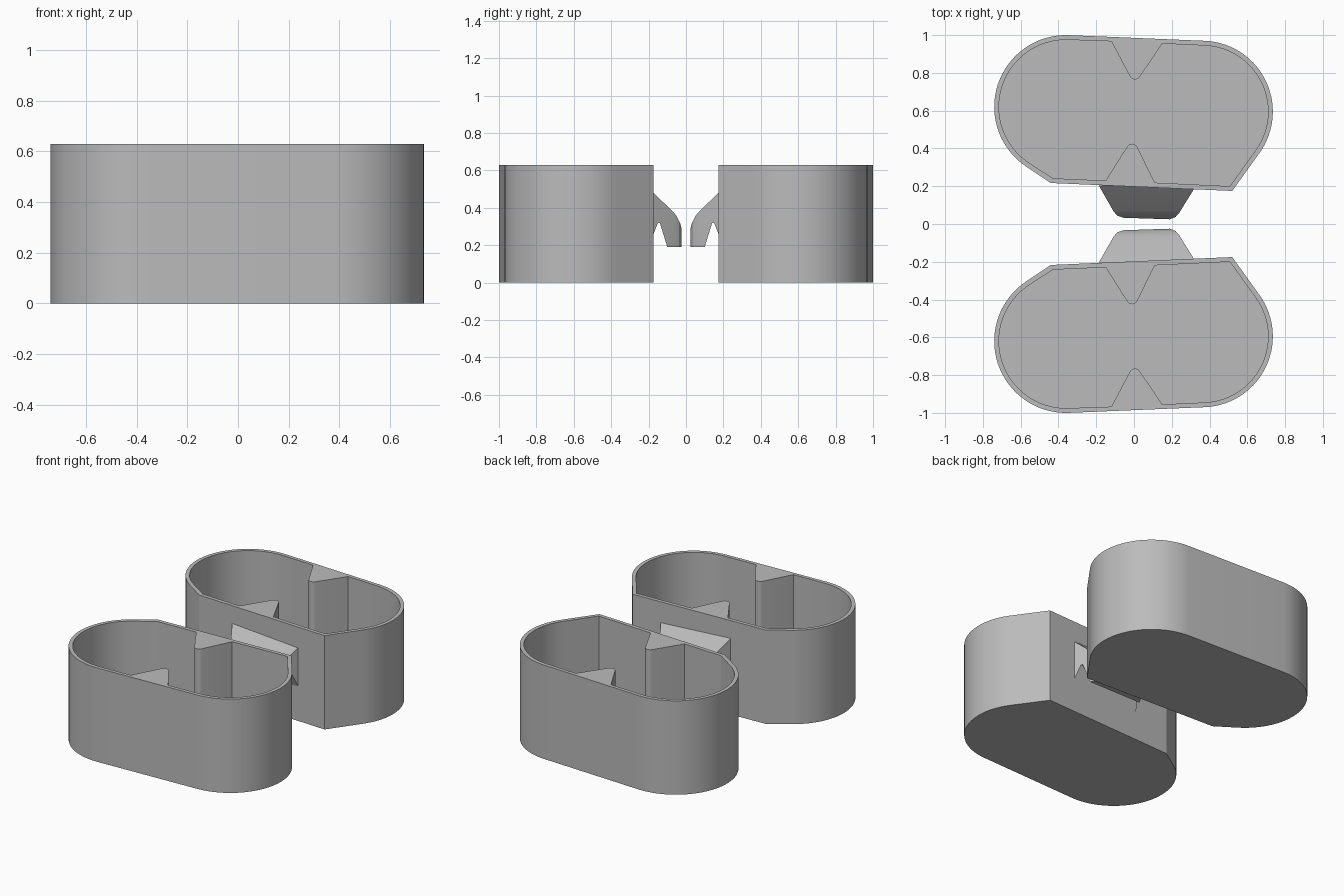
import bpy
import bmesh
from math import cos, sin, radians
from mathutils import Vector

cube = bpy.data.objects.get("Cube")
if cube:
    bpy.data.objects.remove(cube, do_unlink=True)

HEIGHT, WALL, FLOOR = 0.63, 0.025, 0.025

grey = bpy.data.materials.new("plain_grey")
grey.use_nodes = True
colour = (0.5, 0.5, 0.5, 1)
grey.diffuse_color = colour
grey.node_tree.nodes["Principled BSDF"].inputs["Base Color"].default_value = colour


def arc(cx, cy, r, start, end, steps):
    angles = [radians(start + (end - start) * i / steps) for i in range(steps + 1)]
    return [(cx + r * cos(a), cy + r * sin(a)) for a in angles]


def outline(inset, ridges):
    """Rounded cup outline, counter-clockwise, with optional V ridges."""
    pts = arc(0.36, 0.595, 0.375 - inset, -37, 88, 28)
    if ridges:
        pts += [(0.15, 0.955)] + arc(0.005, 0.795, 0.03, 330, 210, 6) + [(-0.12, 0.967)]
    pts += arc(-0.36, 0.62, 0.38 - inset, 88, 237, 32)
    pts.append((-0.44 + 0.4 * inset, 0.217 + inset))
    if ridges:
        pts += [(-0.15, 0.23)] + arc(-0.01, 0.395, 0.03, 150, 30, 6) + [(0.11, 0.219)]
    pts.append((0.52 - 0.5 * inset, 0.175 + inset))
    return pts


def ring(bm, pts, z):
    return [bm.verts.new((x, y, z)) for x, y in pts]


def join(bm, low, high):
    for i in range(len(low)):
        j = (i + 1) % len(low)
        bm.faces.new((low[i], low[j], high[j], high[i]))


def loop_edges(bm, loop):
    return [bm.edges.get((loop[i - 1], loop[i])) for i in range(len(loop))]


def finish(bm, name, side):
    """Place the part on its side (+1 back, -1 front) and shade it."""
    for v in bm.verts:
        v.co.y *= side
    bmesh.ops.recalc_face_normals(bm, faces=bm.faces)
    mesh = bpy.data.meshes.new(name)
    bm.to_mesh(mesh)
    bm.free()
    mesh.materials.append(grey)
    ob = bpy.data.objects.new(name, mesh)
    bpy.context.collection.objects.link(ob)
    bpy.ops.object.select_all(action='DESELECT')
    ob.select_set(True)
    bpy.context.view_layer.objects.active = ob
    bpy.ops.object.shade_smooth_by_angle(angle=radians(25))


def make_cup(name, side):
    bm = bmesh.new()
    outer, inner = outline(0, False), outline(WALL, True)
    base, rim_out = ring(bm, outer, 0), ring(bm, outer, HEIGHT)
    floor, rim_in = ring(bm, inner, FLOOR), ring(bm, inner, HEIGHT)
    join(bm, base, rim_out)
    join(bm, floor, rim_in)
    bm.faces.new(base)
    bm.faces.new(floor)
    # Flat rim, including the tops of the ridges
    bmesh.ops.triangle_fill(bm, use_beauty=True,
                            edges=loop_edges(bm, rim_out) + loop_edges(bm, rim_in))
    finish(bm, name, side)


def make_hook(name, side):
    # Side profile (y, z) of the downward lip with its V slot
    profile = [(0.205, 0.51), (0.07, 0.38), (0.05, 0.355), (0.03, 0.315), (0.02, 0.27),
               (0.02, 0.19), (0.10, 0.19), (0.14, 0.32), (0.15, 0.32), (0.205, 0.18)]
    # Tapered plan (x, y) with rounded front corners
    plan = [(-0.19, 0.21), (-0.11, 0.07), (-0.09, 0.045), (-0.055, 0.033),
            (0.19, 0.025), (0.22, 0.037), (0.24, 0.06), (0.33, 0.205)]
    bm = bmesh.new()
    left = [bm.verts.new((-0.5, y, z)) for y, z in profile]
    right = [bm.verts.new((0.5, y, z)) for y, z in profile]
    join(bm, left, right)
    bm.faces.new(left)
    bm.faces.new(right)
    # Trim the extrusion to the plan, closing each cut
    for (ax, ay), (bx, by) in zip(plan, plan[1:]):
        cut = bmesh.ops.bisect_plane(
            bm, geom=bm.verts[:] + bm.edges[:] + bm.faces[:], dist=1e-5,
            plane_co=Vector((ax, ay, 0)), plane_no=Vector((by - ay, ax - bx, 0)),
            clear_outer=True)["geom_cut"]
        edges = [e for e in cut if isinstance(e, bmesh.types.BMEdge)]
        bmesh.ops.holes_fill(bm, edges=edges, sides=0)
    finish(bm, name, side)


for place, side in (("back", 1), ("front", -1)):
    make_cup(place + "_cup", side)
    make_hook(place + "_hook", side)
